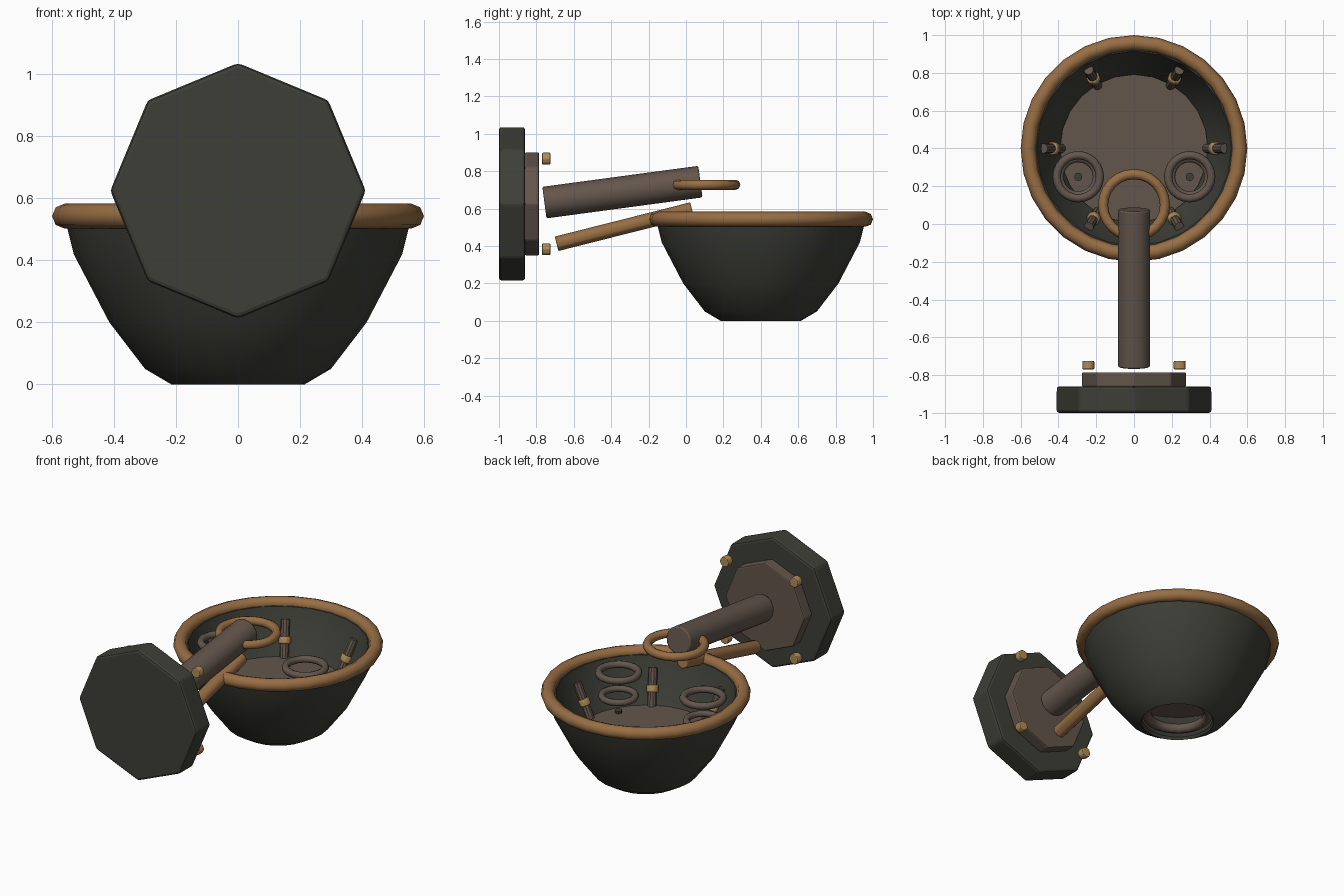
import bpy, bmesh, math
from mathutils import Vector

if "Cube" in bpy.data.objects:
    bpy.data.objects.remove(bpy.data.objects["Cube"])


def material(name, rgb):
    m = bpy.data.materials.new(name)
    m.diffuse_color = (*rgb, 1)
    m.use_nodes = True
    m.node_tree.nodes["Principled BSDF"].inputs["Base Color"].default_value = m.diffuse_color
    return m


DARK = material("dark iron", (0.047, 0.049, 0.038))
BROWN = material("dull brown", (0.125, 0.092, 0.072))
COPPER = material("copper", (0.31, 0.155, 0.058))
GOLD = material("brass", (0.43, 0.26, 0.095))

BOWL_Y = 0.4      # bowl axis
PLATE_Z = 0.625   # wall plate centre height


def finish(bm, name, mat, bevel=0, smooth=True, angle=35):
    bmesh.ops.recalc_face_normals(bm, faces=bm.faces)
    me = bpy.data.meshes.new(name)
    bm.to_mesh(me)
    bm.free()
    ob = bpy.data.objects.new(name, me)
    bpy.context.collection.objects.link(ob)
    me.materials.append(mat)
    if bevel:
        b = ob.modifiers.new("bevel", 'BEVEL')
        b.width = bevel
        b.segments = 2
        b.limit_method = 'ANGLE'
    if smooth:
        bpy.ops.object.select_all(action='DESELECT')
        ob.select_set(True)
        bpy.context.view_layer.objects.active = ob
        bpy.ops.object.shade_smooth_by_angle(angle=math.radians(angle))
    return ob


def lathe(name, profile, mat, centre, sides):
    """Closed (radius, z) profile turned around a vertical axis."""
    bm = bmesh.new()
    rings = []
    for i in range(sides):
        a = 2 * math.pi * i / sides
        rings.append([bm.verts.new((centre[0] + r * math.cos(a),
                                    centre[1] + r * math.sin(a),
                                    centre[2] + z)) for r, z in profile])
    n = len(profile)
    for i in range(sides):
        p, q = rings[i], rings[(i + 1) % sides]
        for j in range(n):
            k = (j + 1) % n
            bm.faces.new((p[j], q[j], q[k], p[k]))
    return finish(bm, name, mat, angle=50)


def ring(name, major, minor, mat, centre, sides=24, tube=8):
    prof = [(major + minor * math.cos(2 * math.pi * t / tube),
             minor * math.sin(2 * math.pi * t / tube)) for t in range(tube)]
    return lathe(name, prof, mat, centre, sides)


def rod(name, a, b, radius, mat, sides=12, bevel=0, smooth=True):
    """Capped cylinder from point a to point b."""
    a, b = Vector(a), Vector(b)
    d = b - a
    bm = bmesh.new()
    bmesh.ops.create_cone(bm, cap_ends=True, segments=sides, radius1=radius,
                          radius2=radius, depth=d.length)
    rot = d.to_track_quat('Z', 'X').to_matrix()
    for v in bm.verts:
        v.co = rot @ v.co + (a + b) / 2
    return finish(bm, name, mat, bevel, smooth)


def octagon(name, radius, y0, y1, mat, bevel):
    """Upright eight-sided plate with a corner at the top."""
    bm = bmesh.new()
    loops = [[bm.verts.new((radius * math.sin(k * math.pi / 4), y,
                            PLATE_Z + radius * math.cos(k * math.pi / 4)))
              for k in range(8)] for y in (y0, y1)]
    bm.faces.new(loops[0])
    bm.faces.new(loops[1])
    for k in range(8):
        n = (k + 1) % 8
        bm.faces.new((loops[0][k], loops[0][n], loops[1][n], loops[1][k]))
    return finish(bm, name, mat, bevel, smooth=False)


# Bowl wall, open underneath
lathe("bowl", [(0.215, 0), (0.30, 0.05), (0.415, 0.2), (0.53, 0.42),
               (0.56, 0.54), (0.515, 0.54), (0.475, 0.42), (0.36, 0.21),
               (0.25, 0.07), (0.205, 0.015)], DARK, (0, BOWL_Y, 0), 24)
ring("bowl_rim", 0.56, 0.04, COPPER, (0, BOWL_Y, 0.543), 28)
rod("bowl_floor", (0, BOWL_Y, 0.25), (0, BOWL_Y, 0.28), 0.392, BROWN, 24)
ring("foot_ring", 0.185, 0.03, BROWN, (0, BOWL_Y, 0.06))

# Six leaning pegs with brass collars along the inner wall
for k in range(6):
    a = k * math.pi / 3
    out = Vector((math.cos(a), math.sin(a), 0))
    base = Vector((0, BOWL_Y, 0.27)) + out * 0.385
    tip = Vector((0, BOWL_Y, 0.475)) + out * 0.48
    rod(f"peg_{k + 1}", base, tip, 0.026, BROWN, 10)
    rod(f"peg_collar_{k + 1}", base.lerp(tip, 0.38), base.lerp(tip, 0.56),
        0.036, GOLD, 10, 0.006)

# Paired hoops and floor studs on each side
for side, s in (("left", -1), ("right", 1)):
    x, y = s * 0.295, 0.25
    ring(f"upper_hoop_{side}", 0.114, 0.022, BROWN, (x, y, 0.53))
    ring(f"lower_hoop_{side}", 0.097, 0.02, BROWN, (x, y, 0.385))
    rod(f"floor_stud_{side}", (x, y, 0.27), (x, y, 0.295), 0.022, DARK, 10)

# Wall mount
octagon("wall_plate", 0.412, -1.0, -0.86, DARK, 0.014)
octagon("inner_plate", 0.277, -0.862, -0.785, BROWN, 0.008)
for sx in (-1, 1):
    for sz in (-1, 1):
        x, z = sx * 0.242, PLATE_Z + sz * 0.242
        rod("plate_bolt", (x, -0.77, z), (x, -0.724, z), 0.033, GOLD, 8,
            0.007, smooth=False)

# Arm, brace and hanging ring
rod("arm", (0, -0.757, 0.632), (0, 0.077, 0.744), 0.085, BROWN, 16, 0.008)
rod("brace", (0, -0.692, 0.412), (0, 0.032, 0.595), 0.04, COPPER, 12, 0.004)
ring("hanging_ring", 0.164, 0.027, COPPER, (0, 0.1, 0.727))
